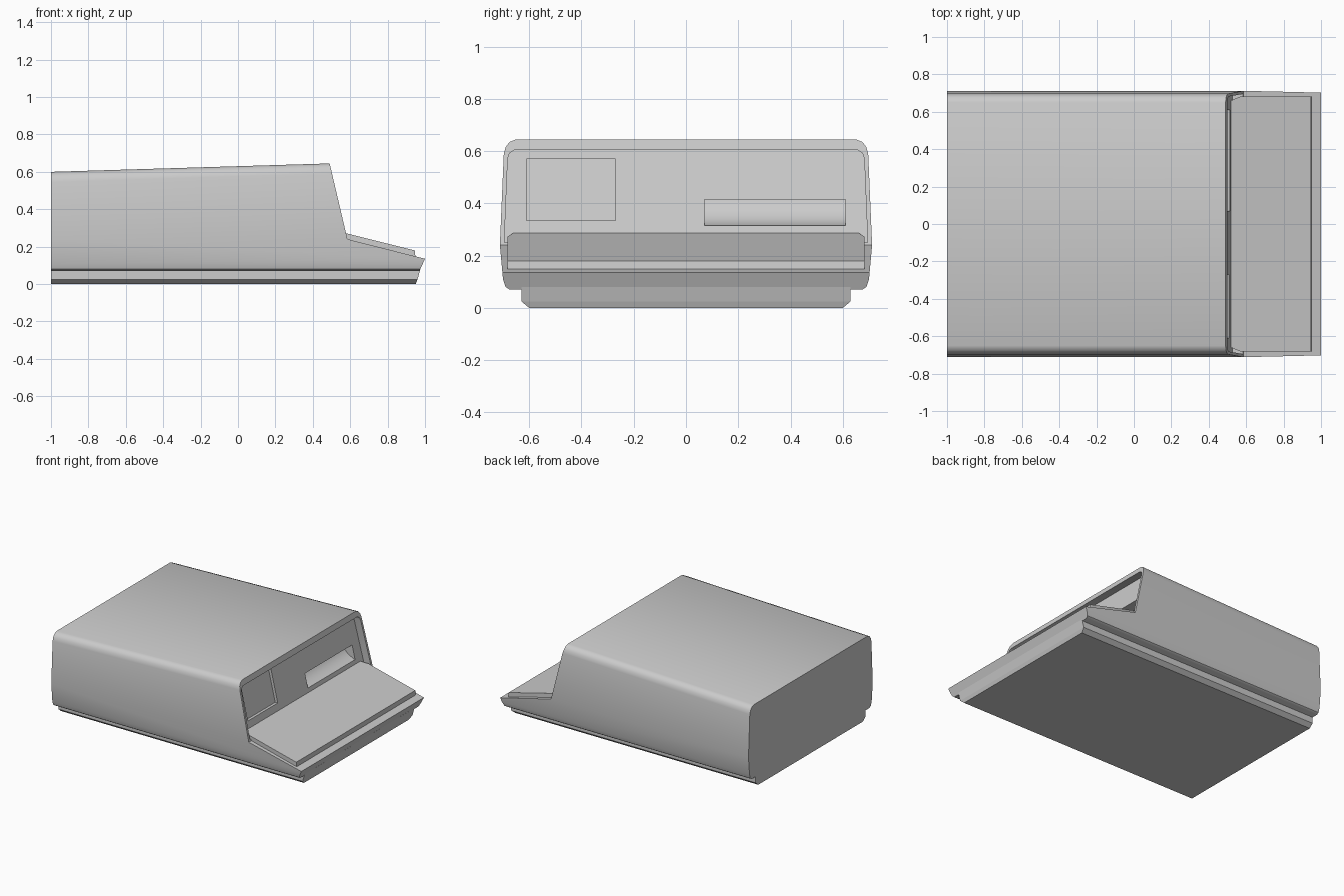
import bpy, bmesh, math

if "Cube" in bpy.data.objects:
    bpy.data.objects.remove(bpy.data.objects["Cube"])


def loft(name, ring_a, ring_b):
    """Solid between two matching closed rings of 3D points."""
    bm = bmesh.new()
    a = [bm.verts.new(p) for p in ring_a]
    b = [bm.verts.new(p) for p in ring_b]
    n = len(a)
    bm.faces.new(a)
    bm.faces.new(b[::-1])
    for i in range(n):
        j = (i + 1) % n
        bm.faces.new((a[i], b[i], b[j], a[j]))
    bmesh.ops.recalc_face_normals(bm, faces=bm.faces[:])
    mesh = bpy.data.meshes.new(name)
    bm.to_mesh(mesh)
    bm.free()
    obj = bpy.data.objects.new(name, mesh)
    bpy.context.collection.objects.link(obj)
    return obj


def mirrored(half):
    """Close a half outline of (side, along) points by mirroring the side."""
    return half + [(-s, t) for s, t in reversed(half)]


def prism(name, profile, y0, y1):
    return loft(name, [(x, y0, z) for x, z in profile],
                [(x, y1, z) for x, z in profile])


def activate(obj):
    bpy.ops.object.select_all(action='DESELECT')
    obj.select_set(True)
    bpy.context.view_layer.objects.active = obj


def boolean(obj, cutter, operation):
    cutter.hide_render = True
    activate(obj)
    mod = obj.modifiers.new("cut", 'BOOLEAN')
    mod.operation, mod.object, mod.solver = operation, cutter, 'EXACT'
    bpy.ops.object.modifier_apply(modifier=mod.name)
    bpy.data.objects.remove(cutter)


def smooth(obj, angle=35):
    activate(obj)
    bpy.ops.object.shade_smooth_by_angle(angle=math.radians(angle))


def face_x(z):
    """Position of the sloping front face at height z."""
    return 0.585 - (z - 0.24) * 0.095 / 0.405


# Case: rounded cross-section with a gently rising roof
def case_ring(x):
    top = 0.63 + 0.0302 * x
    half = [(0.675, 0.07), (0.69, 0.08), (0.70, 0.11), (0.712, 0.24),
            (0.697, top - 0.055), (0.690, top - 0.03),
            (0.675, top - 0.01), (0.65, top)]
    return [(x, y, z) for y, z in mirrored(half)]


case = loft("case", case_ring(-1.1), case_ring(1.1))
side = [(-1, 0.0), (0.938, 0.0), (1.0, 0.135), (0.585, 0.24),
        (face_x(0.75), 0.75), (-1, 0.75)]
boolean(case, prism("side_cutter", side, -1, 1), 'INTERSECT')

# Recessed front panel inside a thin frame
half = [(0.695, 0.25), (0.682, 0.57), (0.675, 0.592), (0.655, 0.605)]
ring = mirrored(half)
boolean(case, loft("recess_cutter",
                   [(face_x(z) - 0.055, y, z) for y, z in ring],
                   [(face_x(z) + 0.2, y, z) for y, z in ring]), 'DIFFERENCE')


# Screen opening and slot with a sloping floor
def panel_x(z, depth):
    return face_x(z) - 0.055 - depth


screen = [(panel_x(0.335, 0.02), 0.335), (0.62, 0.335),
          (0.62, 0.57), (panel_x(0.57, 0.02), 0.57)]
boolean(case, prism("screen_cutter", screen, -0.61, -0.27), 'DIFFERENCE')
slot = [(panel_x(0.315, 0.005), 0.315), (0.62, 0.315), (0.62, 0.415),
        (panel_x(0.415, 0.08), 0.415), (panel_x(0.38, 0.08), 0.38),
        (panel_x(0.34, 0.05), 0.34)]
boolean(case, prism("slot_cutter", slot, 0.07, 0.61), 'DIFFERENCE')
smooth(case)

# Sloping keyboard plate with clipped rear corners
outline = mirrored([(0.65, 0.495), (0.682, 0.57), (0.682, 0.95)])


def plate_ring(offset, inset):
    return [(x - (inset if x > 0.9 else 0), y, 0.27 - 0.247 * (x - 0.585) + offset)
            for y, x in outline]


plate = loft("keyboard_plate", plate_ring(-0.045, 0), plate_ring(0, 0.005))
smooth(plate)

# Base plinth, narrower at the bottom and raked at the front
levels = [(0.60, 0.95, 0.0), (0.63, 0.96, 0.025), (0.63, 0.975, 0.08)]
for i, part in enumerate(("base_foot", "base_plinth")):
    rings = [[(-1, -y, z), (x, -y, z), (x, y, z), (-1, y, z)]
             for y, x, z in levels[i:i + 2]]
    smooth(loft(part, *rings))
